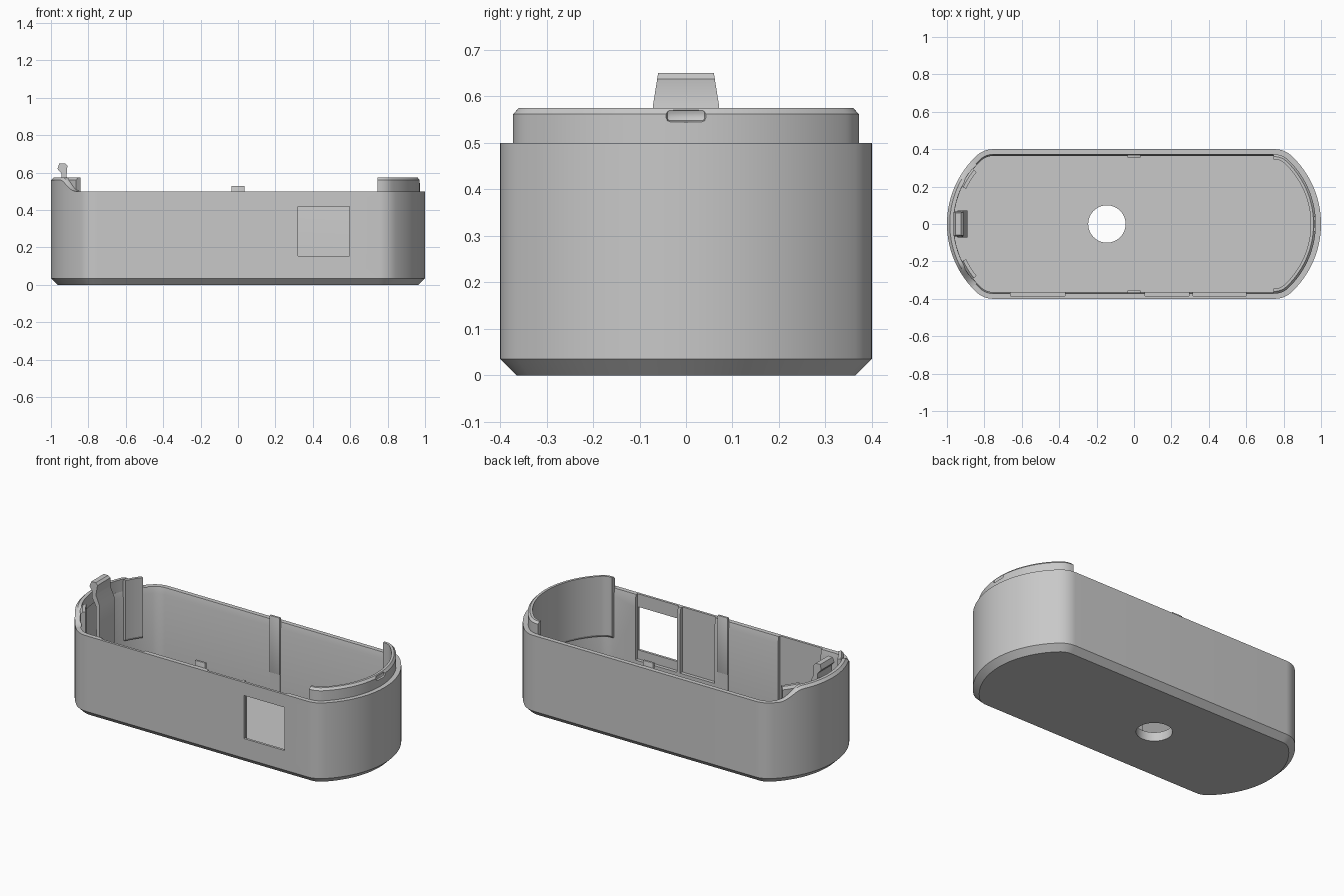
import bpy, bmesh, math

if "Cube" in bpy.data.objects:
    bpy.data.objects.remove(bpy.data.objects["Cube"])

grey = bpy.data.materials.new("mid_grey")
grey.use_nodes = True
COLOUR = (0.58, 0.58, 0.58, 1)
grey.diffuse_color = COLOUR
grey.node_tree.nodes["Principled BSDF"].inputs["Base Color"].default_value = COLOUR

RIM, TOP, CHAMFER, FLOOR = 0.5, 0.575, 0.035, 0.055


def shade(obj):
    bpy.ops.object.select_all(action='DESELECT')
    obj.select_set(True)
    bpy.context.view_layer.objects.active = obj
    bpy.ops.object.shade_smooth_by_angle(angle=math.radians(30))


def finish(name, bm):
    """Turn a bmesh into a shaded object."""
    bmesh.ops.recalc_face_normals(bm, faces=bm.faces)
    mesh = bpy.data.meshes.new(name)
    bm.to_mesh(mesh)
    bm.free()
    mesh.materials.append(grey)
    obj = bpy.data.objects.new(name, mesh)
    bpy.context.collection.objects.link(obj)
    shade(obj)
    return obj


def end_curve(inset):
    """Curved +x end of the outline, from front to back, moved inwards by inset."""
    fillet, radius, centre = 0.13, 0.5, 0.5
    cy = 0.4 - fillet
    dx = math.sqrt((radius - fillet) ** 2 - cy ** 2)
    theta = math.atan2(cy, dx)
    pts = []
    for i in range(8):
        a = -math.pi / 2 + (math.pi / 2 - theta) * i / 8
        pts.append((centre + dx + (fillet - inset) * math.cos(a),
                    -cy + (fillet - inset) * math.sin(a)))
    for i in range(49):
        a = theta * (i / 24 - 1)
        pts.append((centre + (radius - inset) * math.cos(a), (radius - inset) * math.sin(a)))
    return pts + [(x, -y) for x, y in reversed(pts[:8])]


def loft(name, rows, closed):
    """Skin rows of points; closed rows are capped rings, open rows close on each other."""
    bm = bmesh.new()
    grid = [[bm.verts.new(p) for p in row] for row in rows]
    n, m = len(rows[0]), len(rows)
    for j in range(m - 1 if closed else m):
        a, b = grid[j], grid[(j + 1) % m]
        for i in range(n if closed else n - 1):
            k = (i + 1) % n
            bm.faces.new((a[i], a[k], b[k], b[i]))
    if closed:
        bm.faces.new(grid[0])
        bm.faces.new(grid[-1])
    else:
        bm.faces.new([row[0] for row in grid])
        bm.faces.new([row[-1] for row in grid])
    return finish(name, bm)


def box(name, x, y, z, bevel=0):
    bm = bmesh.new()
    bmesh.ops.create_cube(bm, size=1)
    for v in bm.verts:
        v.co = [lo + (c + 0.5) * (hi - lo) for c, (lo, hi) in zip(v.co, (x, y, z))]
    if bevel:
        bmesh.ops.bevel(bm, geom=bm.edges[:], offset=bevel, segments=2,
                        affect='EDGES', profile=0.5)
    return finish(name, bm)


def cut(target, cutter):
    mod = target.modifiers.new("cut", 'BOOLEAN')
    mod.operation, mod.solver, mod.object = 'DIFFERENCE', 'EXACT', cutter
    bpy.context.view_layer.objects.active = target
    bpy.ops.object.modifier_apply(modifier=mod.name)
    bpy.data.objects.remove(cutter)
    shade(target)


# Tray body: chamfered base, wall thinning towards the rim, and floor
rings = []
for inset, z in ((CHAMFER, 0), (0, CHAMFER), (0, RIM), (0.028, RIM), (0.036, 0.46),
                 (0.036, FLOOR)):
    half = end_curve(inset)
    rings.append([(x, y, z) for x, y in half] + [(-x, -y, z) for x, y in half])
body = loft("tray_body", rings, True)

# Floor hole
bm = bmesh.new()
bmesh.ops.create_cone(bm, cap_ends=True, segments=48, radius1=0.1, radius2=0.1, depth=0.4)
bmesh.ops.translate(bm, verts=bm.verts, vec=(-0.145, 0, 0))
cut(body, finish("hole_cutter", bm))

# Front window and the shallow pockets inside the front wall
cut(body, box("window_cutter", (0.32, 0.595), (-0.5, -0.3), (0.155, 0.42)))
for x in ((-0.66, -0.37), (0.06, 0.295), (0.315, 0.6)):
    cut(body, box("pocket_cutter", x, (-0.385, -0.3), (0.1, 0.6)))

# Liner of the left end with its raised lip and a snap recess
rows = []
for inset, z in ((0.028, 0.2), (0.028, 0.562), (0.04, TOP), (0.055, TOP), (0.055, 0.215),
                 (0.045, 0.2)):
    y = 0.4 - inset
    rows.append([(0.745, -y, z)] + [(px, py, z) for px, py in end_curve(inset)] + [(0.745, y, z)])
lip = loft("left_end_lip", rows, False)
cut(lip, box("snap_cutter", (0.96, 1.0), (-0.043, 0.043), (0.545, 0.573), 0.01))


# Raised wall of the right end, easing down to the rim at both sides
def rise(y):
    t = min(max((0.34 - abs(y)) / 0.12, 0.02), 1)
    return t * t * (3 - 2 * t)


base = end_curve(0)
rows = []
for inset, share in ((0, 0), (0, 0.8), (0.015, 1), (0.035, 1), (0.035, 0)):
    rows.append([(-x, y, RIM + (TOP - RIM) * share * rise(b[1]))
                 for (x, y), b in zip(end_curve(inset), base) if abs(b[1]) < 0.345])
loft("right_end_raised_wall", rows, False)

# Upright guide panels inside the right end
for side, label in ((-1, "front"), (1, "back")):
    rows = []
    for inset, z in ((0.03, 0.2), (0.03, 0.56), (0.042, TOP), (0.06, TOP), (0.06, 0.215),
                     (0.05, 0.2)):
        rows.append([(-x, y, z) for (x, y), b in zip(end_curve(inset), base)
                     if 0.21 < b[1] * side < 0.325])
    loft(label + "_guide_panel", rows, False)

# Tapered latch inside the right end
profile = ((-0.965, 0.62), (-0.955, 0.65), (-0.925, 0.65), (-0.912, 0.637), (-0.917, 0.58),
           (-0.89, 0.52), (-0.89, 0.2), (-0.912, 0.2), (-0.915, 0.51), (-0.943, 0.56),
           (-0.943, 0.595))
rows = []
for x, z in profile:
    w = 0.072 - 0.012 * max(z - TOP, 0) / 0.075
    rows.append([(x, -w, z), (x, w, z)])
loft("latch", rows, False)

# Centre ribs with small tabs above the rim, each on a thinner foot
for side, label in ((-1, "front"), (1, "back")):
    ys = sorted((side * 0.355, side * 0.369))
    box(label + "_rib", (-0.035, 0.035), ys, (0.18, 0.53), 0.003)
    ys = sorted((side * 0.359, side * 0.369))
    box(label + "_rib_foot", (-0.035, 0.035), ys, (0.05, 0.18))
